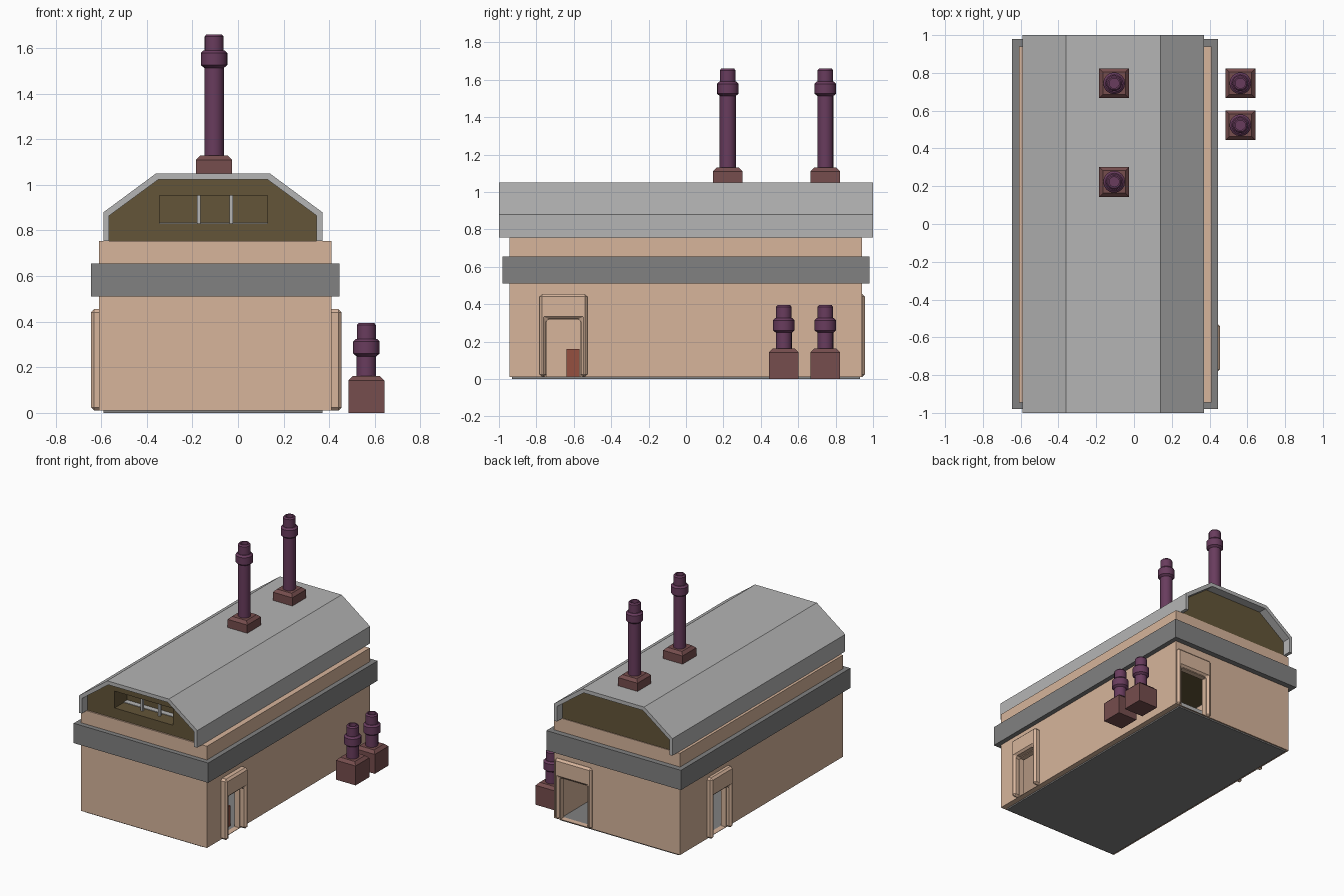
import bpy, bmesh, math

if "Cube" in bpy.data.objects:
    bpy.data.objects.remove(bpy.data.objects["Cube"])


def material(name, r, g, b):
    m = bpy.data.materials.new(name)
    m.diffuse_color = (r, g, b, 1)
    m.use_nodes = True
    m.node_tree.nodes["Principled BSDF"].inputs["Base Color"].default_value = m.diffuse_color
    return m


PEACH = material("plaster", 0.68, 0.46, 0.33)
DARK = material("dark_grey", 0.22, 0.22, 0.22)
ROOF = material("light_grey", 0.46, 0.46, 0.46)
BROWN = material("brown", 0.125, 0.09, 0.04)
PURPLE = material("pipe_purple", 0.14, 0.045, 0.11)
MAROON = material("base_maroon", 0.18, 0.075, 0.075)
RED = material("rust_red", 0.3, 0.08, 0.05)


def finish(name, bm, mat=None):
    bmesh.ops.recalc_face_normals(bm, faces=bm.faces)
    me = bpy.data.meshes.new(name)
    bm.to_mesh(me)
    bm.free()
    ob = bpy.data.objects.new(name, me)
    bpy.context.collection.objects.link(ob)
    if mat:
        me.materials.append(mat)
    return ob


def box(name, x, y, z, mat=None):
    bm = bmesh.new()
    bmesh.ops.create_cube(bm, size=1)
    for v in bm.verts:
        v.co = [a[0] + (c + 0.5) * (a[1] - a[0]) for a, c in zip((x, y, z), v.co)]
    return finish(name, bm, mat)


def prism(name, pts, axis, lo, hi, mat):
    """Extrude a (horizontal, z) outline along x or y."""
    bm = bmesh.new()
    place = (lambda p, d: (d, p[0], p[1])) if axis == "x" else (lambda p, d: (p[0], d, p[1]))
    face = bm.faces.new([bm.verts.new(place(p, lo)) for p in pts])
    ext = bmesh.ops.extrude_face_region(bm, geom=[face])["geom"]
    for v in ext:
        if isinstance(v, bmesh.types.BMVert):
            v.co["xyz".index(axis)] = hi
    return finish(name, bm, mat)


def apply(ob, mod):
    bpy.context.view_layer.objects.active = ob
    bpy.ops.object.modifier_apply(modifier=mod.name)


def cut(ob, x, y, z):
    cutter = box("cutter", x, y, z)
    mod = ob.modifiers.new("cut", "BOOLEAN")
    mod.operation, mod.solver, mod.object = "DIFFERENCE", "EXACT", cutter
    apply(ob, mod)
    bpy.data.objects.remove(cutter)


# floor, hollow walls and surrounding band
box("floor", (-0.59, 0.37), (-0.93, 0.93), (0, 0.012), DARK)
walls = box("walls", (-0.61, 0.41), (-0.945, 0.94), (0.01, 0.755), PEACH)
cut(walls, (-0.57, 0.37), (-0.9, 0.9), (-0.1, 0.9))
band = box("wall_band", (-0.645, 0.445), (-0.98, 0.98), (0.51, 0.655), DARK)
cut(band, (-0.59, 0.39), (-0.92, 0.92), (0.4, 0.8))


# doorways: opening in the wall plus a bevelled frame
def doorway(name, axis, centre, half, lo, hi):
    leg = 0.035
    o0, o1 = centre - half + leg, centre + half - leg
    span = (o0 + 0.005, o1 - 0.005)
    depth = (lo - 0.1, hi + 0.1)
    x, y = (depth, span) if axis == "x" else (span, depth)
    cut(walls, x, y, (0.013, 0.315))
    a, b = centre - half, centre + half
    pts = [(a, 0.01), (a, 0.455), (b, 0.455), (b, 0.01),
           (o1, 0.01), (o1, 0.32), (o0, 0.32), (o0, 0.01)]
    frame = prism(name, pts, axis, lo, hi, PEACH)
    mod = frame.modifiers.new("bevel", "BEVEL")
    mod.width, mod.segments = 0.014, 1
    apply(frame, mod)


doorway("right_door_frame", "x", -0.655, 0.128, 0.385, 0.455)
doorway("left_door_frame", "x", 0.4975, 0.128, -0.645, -0.585)
doorway("back_door_frame", "y", 0.25, 0.15, 0.905, 0.956)

# roof shell
outer = [(-0.59, 0.755), (-0.59, 0.88), (-0.36, 1.05), (0.14, 1.05), (0.37, 0.88), (0.37, 0.755)]
inner = [(-0.565, 0.755), (-0.565, 0.865), (-0.35, 1.023), (0.13, 1.023), (0.345, 0.865), (0.345, 0.755)]
prism("roof", outer + inner[::-1], "y", -1, 1, ROOF)

# attic block with recessed front window, sill and bars
attic = prism("attic", inner, "y", -0.935, 0.935, BROWN)
cut(attic, (-0.345, 0.13), (-1.1, -0.79), (0.83, 0.953))
box("window_sill", (-0.345, 0.13), (-0.83, -0.79), (0.83, 0.834), ROOF)
for i, x in enumerate((-0.172, -0.03)):
    box(f"window_bar_{i + 1}", (x - 0.008, x + 0.008), (-0.87, -0.854), (0.83, 0.953), ROOF)


# chimneys and vents: chamfered square base with a collared pipe
def chimney(name, x, y, z0, base_h, top):
    bm = bmesh.new()
    h, c = 0.079, 0.02
    rings = []
    for r, z in ((h, z0), (h, z0 + base_h - c), (h - c, z0 + base_h)):
        rings.append([bm.verts.new((x + sx * r, y + sy * r, z))
                      for sx, sy in ((-1, -1), (1, -1), (1, 1), (-1, 1))])
    for lo, hi in zip(rings, rings[1:]):
        for i in range(4):
            j = (i + 1) % 4
            bm.faces.new((lo[i], lo[j], hi[j], hi[i]))
    bm.faces.new(rings[0])
    bm.faces.new(rings[-1])
    finish(name + "_base", bm, MAROON)

    n = 16
    profile = [(0.043, z0 + base_h - 0.01), (0.043, top - 0.147), (0.058, top - 0.135),
               (0.058, top - 0.082), (0.046, top - 0.07), (0.042, top - 0.07),
               (0.042, top - 0.01), (0.034, top), (0.026, top), (0.026, top - 0.04)]
    bm = bmesh.new()
    rings = [[bm.verts.new((x + r * math.cos(2 * math.pi * i / n),
                            y + r * math.sin(2 * math.pi * i / n), z)) for i in range(n)]
             for r, z in profile]
    for lo, hi in zip(rings, rings[1:]):
        for i in range(n):
            j = (i + 1) % n
            bm.faces.new((lo[i], lo[j], hi[j], hi[i]))
    bm.faces.new(rings[0])
    bm.faces.new(rings[-1])
    pipe = finish(name + "_pipe", bm, PURPLE)
    bpy.ops.object.select_all(action="DESELECT")
    pipe.select_set(True)
    bpy.context.view_layer.objects.active = pipe
    bpy.ops.object.shade_smooth_by_angle(angle=math.radians(30))


for i, y in enumerate((0.223, 0.745)):
    chimney(f"roof_chimney_{i + 1}", -0.105, y, 1.05, 0.08, 1.66)
for i, y in enumerate((0.523, 0.745)):
    chimney(f"ground_vent_{i + 1}", 0.563, y, 0.0, 0.162, 0.395)

# interior furniture glimpsed through the doors
box("crate", (0.28, 0.34), (-0.64, -0.57), (0.012, 0.16), RED)
for i, z in enumerate((0.1, 0.22, 0.34)):
    box(f"shelf_{i + 1}", (-0.2, 0.05), (0.0, 0.5), (z, z + 0.03), ROOF)
for i, y in enumerate((0.0, 0.47)):
    box(f"shelf_side_{i + 1}", (-0.2, 0.05), (y, y + 0.03), (0.012, 0.37), ROOF)
